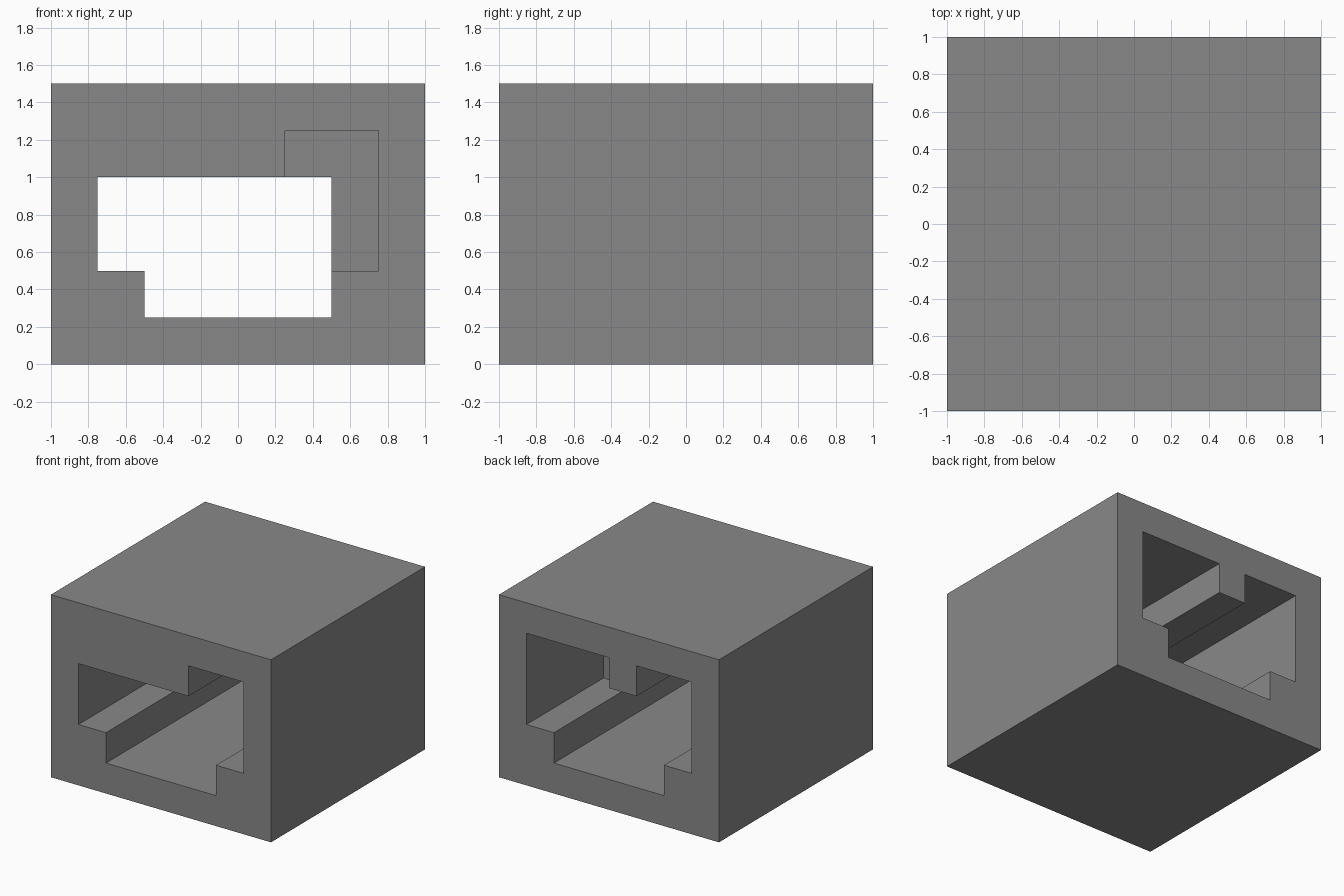
import bpy
import bmesh

cube = bpy.data.objects.get("Cube")
if cube:
    bpy.data.objects.remove(cube, do_unlink=True)

UNIT = 0.25                      # module of the block's cross-section
COLS, ROWS = 8, 6                # modules across x and up z
LAYERS = [-1.0, -0.5, 0.0, 1.0]  # depth planes, front to back

# Openings per layer as rectangles in modules: left, right, bottom, top
channel = [(1, 6, 2, 4), (2, 6, 1, 2)]
right_pocket = (5, 7, 4, 5)
side_slot = (6, 7, 2, 4)
left_pocket = (1, 3, 4, 5)
wide_pocket = (4, 7, 4, 5)
OPENINGS = [
    channel + [right_pocket, side_slot],
    channel + [left_pocket],
    channel + [left_pocket, wide_pocket, side_slot],
]


def solid(i, j, k):
    """True where the block has material in column i, layer j, row k."""
    if not (0 <= i < COLS and 0 <= j < len(OPENINGS) and 0 <= k < ROWS):
        return False
    return not any(l <= i < r and b <= k < t for l, r, b, t in OPENINGS[j])


def corner(i, j, k):
    return (i * UNIT - 1, LAYERS[j], k * UNIT)


# Keep only the skin between material and empty space
bm = bmesh.new()
for i in range(COLS):
    for j in range(len(OPENINGS)):
        for k in range(ROWS):
            if not solid(i, j, k):
                continue
            for axis in range(3):
                u, v = (axis + 1) % 3, (axis + 2) % 3
                for side in (0, 1):
                    near = [i, j, k]
                    near[axis] += 1 if side else -1
                    if solid(*near):
                        continue
                    quad = []
                    for du, dv in ((0, 0), (1, 0), (1, 1), (0, 1)):
                        p = [i, j, k]
                        p[axis] += side
                        p[u] += du
                        p[v] += dv
                        quad.append(bm.verts.new(corner(*p)))
                    bm.faces.new(quad if side else quad[::-1])
bmesh.ops.remove_doubles(bm, verts=bm.verts, dist=0.001)

mesh = bpy.data.meshes.new("slotted_block")
bm.to_mesh(mesh)
bm.free()
block = bpy.data.objects.new("slotted_block", mesh)
bpy.context.collection.objects.link(block)

# Plain grey finish
grey = bpy.data.materials.new("mid_grey")
grey.use_nodes = True
colour = (0.25, 0.25, 0.25, 1)
grey.diffuse_color = colour
grey.node_tree.nodes["Principled BSDF"].inputs["Base Color"].default_value = colour
mesh.materials.append(grey)
